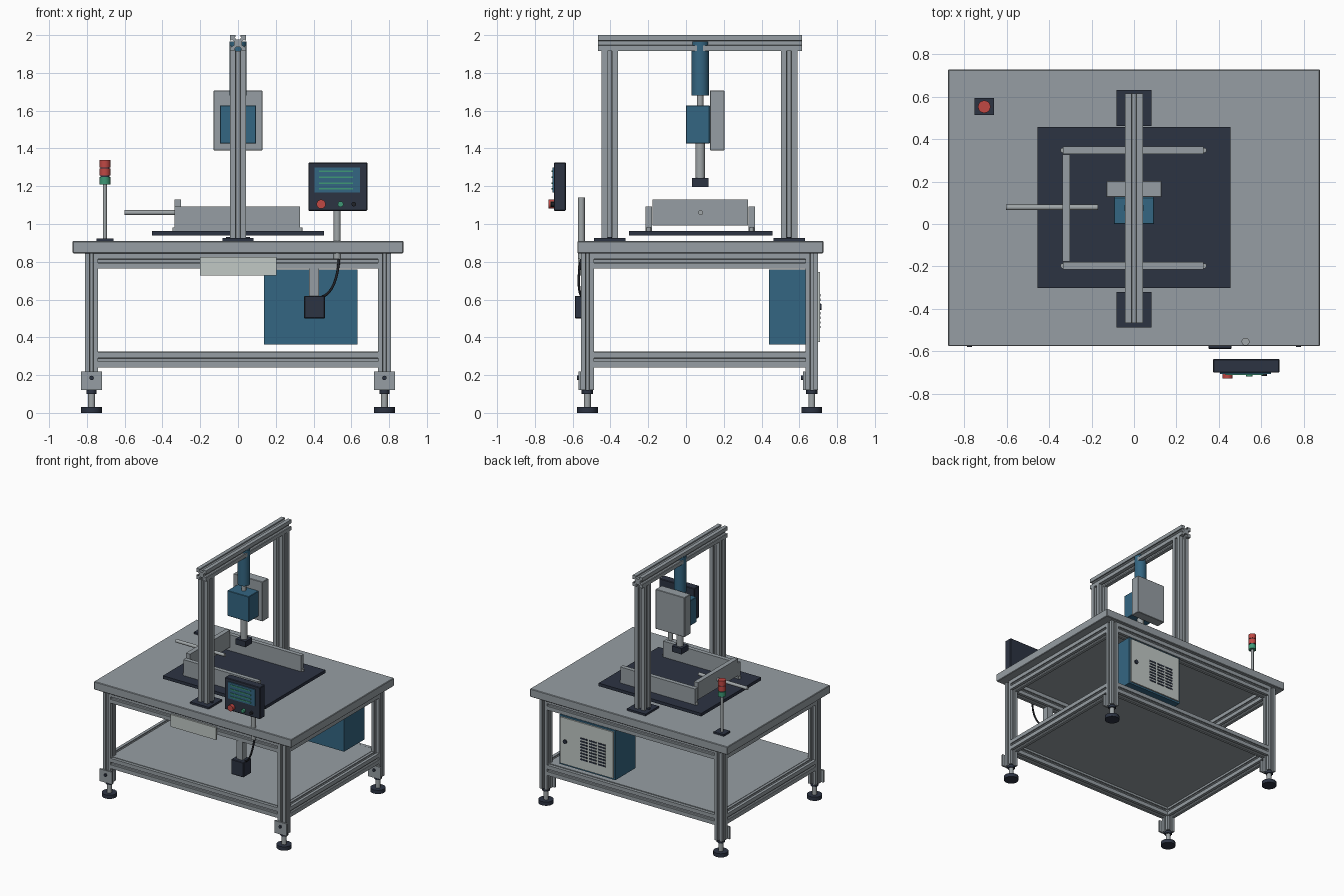
import bpy, bmesh, math
from mathutils import Vector, Matrix

if "Cube" in bpy.data.objects:
    bpy.data.objects.remove(bpy.data.objects["Cube"])


def mat(name, r, g, b):
    m = bpy.data.materials.new(name)
    lin = [((c / 255 + 0.055) / 1.055) ** 2.4 for c in (r, g, b)]
    m.diffuse_color = (*lin, 1)
    m.use_nodes = True
    m.node_tree.nodes["Principled BSDF"].inputs["Base Color"].default_value = m.diffuse_color
    return m


GREY = mat("aluminium grey", 150, 158, 163)
STEEL = mat("steel", 160, 166, 168)
DARK = mat("dark slate", 44, 51, 66)
BLUE = mat("machine blue", 52, 102, 130)
PALE = mat("pale grey", 193, 200, 197)
RED = mat("signal red", 192, 72, 68)
GREEN = mat("signal green", 62, 152, 118)
BLACK = mat("black", 32, 34, 40)


def finish(name, bm, material):
    bmesh.ops.recalc_face_normals(bm, faces=bm.faces)
    me = bpy.data.meshes.new(name)
    bm.to_mesh(me)
    bm.free()
    me.materials.append(material)
    ob = bpy.data.objects.new(name, me)
    bpy.context.collection.objects.link(ob)
    return ob


def box(name, x, y, z, material, bevel=0):
    """Box given as (min, max) along each axis."""
    bm = bmesh.new()
    bmesh.ops.create_cube(bm, size=1)
    for v in bm.verts:
        v.co = Vector([(r[0] + r[1]) / 2 + c * (r[1] - r[0]) for r, c in zip((x, y, z), v.co)])
    if bevel:
        bmesh.ops.bevel(bm, geom=bm.edges[:], offset=bevel, segments=1, affect='EDGES')
    return finish(name, bm, material)


def rod(name, a, b, r, material, n=32):
    """Cylinder from point a to point b with smooth sides and flat caps."""
    a, b = Vector(a), Vector(b)
    d = b - a
    bm = bmesh.new()
    bmesh.ops.create_cone(bm, cap_ends=True, segments=n, radius1=r, radius2=r, depth=d.length)
    for f in bm.faces:
        f.smooth = len(f.verts) == 4
    q = d.to_track_quat('Z', 'Y').to_matrix().to_4x4()
    bm.transform(Matrix.Translation((a + b) / 2) @ q)
    return finish(name, bm, material)


def slotted(name, axis, x, y, z, material=GREY):
    """Slotted aluminium extrusion filling the given box, running along axis."""
    rng = (x, y, z)
    u, v = [i for i in range(3) if i != axis]
    hu, hv = [(rng[i][1] - rng[i][0]) / 2 for i in (u, v)]
    cu, cv = [(rng[i][1] + rng[i][0]) / 2 for i in (u, v)]
    s = min(hu, hv)
    slot = [(-.30, 0), (-.30, .22), (-.46, .22), (-.24, .52)]
    slot += [(-p, d) for p, d in reversed(slot)]
    pts = []
    for k in range(4):
        c, sn = round(math.cos(k * math.pi / 2)), round(math.sin(k * math.pi / 2))
        along, out = (hu, hv) if k % 2 == 0 else (hv, hu)
        side = [(-along, -out)] + [(p * s, -out + d * s) for p, d in slot]
        pts += [(px * c - py * sn, px * sn + py * c) for px, py in side]
    bm = bmesh.new()
    verts = []
    for pu, pv in pts:
        co = [0, 0, 0]
        co[u], co[v], co[axis] = cu + pu, cv + pv, rng[axis][0]
        verts.append(bm.verts.new(co))
    f = bm.faces.new(verts)
    geo = bmesh.ops.extrude_face_region(bm, geom=[f])["geom"]
    for e in geo:
        if isinstance(e, bmesh.types.BMVert):
            e.co[axis] = rng[axis][1]
    return finish(name, bm, material)


# Table top and lower shelf
box("table_top", (-.876, .876), (-.575, .727), (.845, .91), GREY, .004)
box("lower_shelf", (-.745, .745), (-.53, .67), (.308, .325), GREY)

# Legs, brackets and levelling feet
LX, YF, YB, H = .775, -.522, .666, .034
for sx, side in ((-1, "left"), (1, "right")):
    for ly, end in ((YF, "front"), (YB, "back")):
        n, lx = f"{end}_{side}_", sx * LX
        slotted(n + "leg", 2, (lx - H, lx + H), (ly - H, ly + H), (.12, .845))
        box(n + "foot_bracket", (lx - .055, lx + .055), (ly - H - .013, ly - H), (.122, .22), GREY)
        rod(n + "bracket_bolt", (lx, ly - H - .013, .185), (lx, ly - H - .022, .185), .012, DARK, 12)
        rod(n + "foot_nut", (lx, ly, .1), (lx, ly, .12), .03, DARK, 6)
        rod(n + "foot_stem", (lx, ly, .03), (lx, ly, .11), .018, STEEL, 20)
        rod(n + "foot_pad", (lx, ly, 0), (lx, ly, .03), .055, DARK)

# Frame rails at two heights
for z, lvl in (((.765, .845), "upper"), ((.24, .322), "lower")):
    for ly, end in ((YF, "front"), (YB, "back")):
        slotted(f"{lvl}_{end}_rail", 0, (-LX + H, LX - H), (ly - H, ly + H), z)
    for sx, side in ((-1, "left"), (1, "right")):
        slotted(f"{lvl}_{side}_rail", 1, (sx * LX - H, sx * LX + H), (YF + H, YB - H), z)

# Gantry
for cy, end in ((-.404, "front"), (.546, "back")):
    box(end + "_post_plate", (-.083, .083), (cy - .084, cy + .084), (.91, .925), DARK)
    slotted(end + "_post", 2, (-.043, .043), (cy - .043, cy + .043), (.925, 1.915))
    for sx in (-1, 1):
        rod(end + "_plate_bolt", (sx * .052, cy, .925), (sx * .052, cy, .932), .011, DARK, 12)
slotted("gantry_beam", 1, (-.043, .043), (-.467, .614), (1.915, 2.0))

# Press unit hanging from the beam
PY = .075
rod("press_motor", (0, PY, 1.68), (0, PY, 1.965), .046, BLUE)
rod("press_coupling", (0, PY, 1.62), (0, PY, 1.68), .017, STEEL)
box("press_body", (-.095, .095), (0, .126), (1.425, 1.628), BLUE, .003)
box("press_back_plate", (-.129, .129), (.126, .203), (1.39, 1.707), GREY, .003)
rod("press_ram", (0, PY, 1.24), (0, PY, 1.425), .026, STEEL)
box("press_tool", (-.043, .043), (PY - .043, PY + .043), (1.197, 1.243), DARK)

# Work fixture
box("fixture_base", (-.455, .455), (-.302, .457), (.94, .964), DARK)
for cy, n in ((-.197, "front"), (.347, "back")):
    box(n + "_guide_wall", (-.335, .328), (cy - .017, cy + .017), (.964, 1.092), GREY)
    for x in (-.335, .33):
        rod(n + "_guide_pin", (x, cy, .964), (x, cy, .982), .012, STEEL, 16)
box("push_plate", (-.337, -.301), (-.177, .328), (.993, 1.13), GREY)
rod("push_rod", (-.602, PY + .003, 1.06), (-.17, PY + .003, 1.06), .013, STEEL)

# Signal tower
TX, TY = -.705, .552
box("tower_base", (TX - .045, TX + .045), (TY - .04, TY + .04), (.91, .924), DARK)
rod("tower_pole", (TX, TY, .924), (TX, TY, 1.21), .011, STEEL, 16)
rod("tower_core", (TX, TY, 1.21), (TX, TY, 1.335), .024, DARK)
for z, m, n in ((1.21, GREEN, "green"), (1.256, RED, "middle_red"), (1.3, RED, "top_red")):
    rod(n + "_lamp", (TX, TY, z), (TX, TY, z + .039), .029, m)

# Control panel
FY = -.70
box("panel_housing", (.372, .685), (FY, -.636), (1.07, 1.325), DARK, .004)
box("panel_screen", (.406, .645), (FY - .007, FY), (1.168, 1.3), BLUE)
for z in (1.28, 1.247, 1.215, 1.187):
    box("screen_line", (.43, .61), (FY - .011, FY - .007), (z - .004, z + .004), GREEN)
for x, r, d, m, n in ((.44, .024, .028, RED, "stop"), (.543, .015, .018, GREEN, "start"),
                      (.613, .012, .016, BLACK, "mode")):
    rod(n + "_button", (x, FY, 1.105), (x, FY - d, 1.105), r, m, 24)
rod("panel_post", (.525, -.554, .815), (.525, -.554, 1.14), .0185, STEEL)

# Switch box with its bracket and cable
box("switch_bracket", (.377, .43), (-.557, -.505), (.62, .765), GREY)
box("switch_box", (.35, .46), (-.588, -.49), (.5, .62), DARK, .004)
cu = bpy.data.curves.new("switch_cable", 'CURVE')
cu.dimensions = '3D'
cu.bevel_depth = .007
cu.bevel_resolution = 2
cu.use_fill_caps = True
sp = cu.splines.new('BEZIER')
sp.bezier_points.add(1)
ends = [((.535, -.554, .82), (.535, -.56, .86), (.53, -.575, .72)),
        ((.445, -.55, .615), (.50, -.57, .63), (.40, -.53, .60))]
for p, (co, hl, hr) in zip(sp.bezier_points, ends):
    p.co, p.handle_left, p.handle_right = co, hl, hr
cu.materials.append(BLACK)
bpy.context.collection.objects.link(bpy.data.objects.new("switch_cable", cu))

# Front sign plate
box("front_plate", (-.2, .203), (-.571, -.557), (.727, .825), PALE)

# Electrical cabinet with vented door on the back
box("cabinet", (.138, .633), (.44, .698), (.362, .76), BLUE)
box("cabinet_door", (.152, .62), (.698, .709), (.376, .747), PALE)
rod("door_lock", (.575, .709, .56), (.575, .718, .56), .016, DARK, 16)
for row in range(8):
    z = .455 + row * .024
    for x in (.25, .33, .41):
        box("vent_slot", (x - .032, x + .032), (.709, .712), (z - .006, z + .006), DARK)
